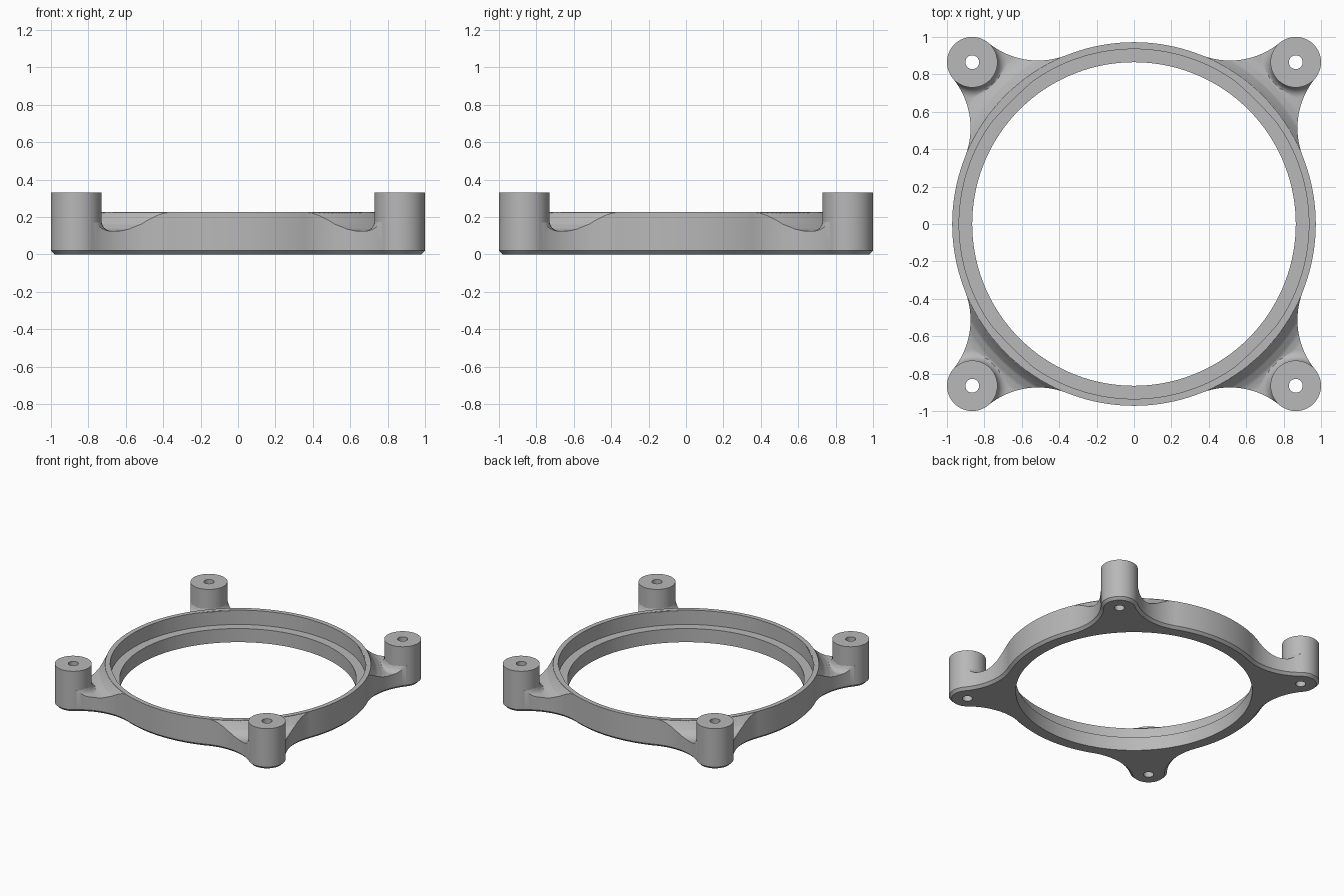
import bpy, bmesh, math
from mathutils import Vector

if "Cube" in bpy.data.objects:
    bpy.data.objects.remove(bpy.data.objects["Cube"])

RING_R, POST_R, FILLET_R = 0.972, 0.135, 0.42
RING_H, POST_H, CHAMFER = 0.226, 0.33, 0.02
REACH = 0.865 * math.sqrt(2)      # ring centre to post centre

grey = bpy.data.materials.new("plain_grey")
grey.use_nodes = True
colour = (0.48, 0.48, 0.48, 1)
grey.diffuse_color = colour
grey.node_tree.nodes["Principled BSDF"].inputs["Base Color"].default_value = colour


def finish(name, bm, angle=0.0):
    bmesh.ops.recalc_face_normals(bm, faces=bm.faces)
    mesh = bpy.data.meshes.new(name)
    bm.to_mesh(mesh)
    bm.free()
    mesh.materials.append(grey)
    obj = bpy.data.objects.new(name, mesh)
    bpy.context.collection.objects.link(obj)
    obj.rotation_euler.z = angle
    bpy.ops.object.select_all(action='DESELECT')
    obj.select_set(True)
    bpy.context.view_layer.objects.active = obj
    bpy.ops.object.shade_smooth_by_angle(angle=math.radians(30))
    return obj


def skin(bm, rows, wrap_rows):
    """Join rows of points, each row a closed loop."""
    verts = [[bm.verts.new(p) for p in row] for row in rows]
    n = len(verts[0])
    for i in range(len(verts) if wrap_rows else len(verts) - 1):
        a, b = verts[i], verts[(i + 1) % len(verts)]
        for j in range(n):
            k = (j + 1) % n
            bm.faces.new((a[j], a[k], b[k], b[j]))


def lathe(name, profile, segments, centre=0.0, angle=0.0):
    bm = bmesh.new()
    rows = []
    for i in range(segments):
        t = math.tau * i / segments
        rows.append([(centre + r * math.cos(t), r * math.sin(t), z) for r, z in profile])
    skin(bm, rows, True)
    return finish(name, bm, angle)


def web_height(p):
    """Low floor sweeping up to the ring on one side and the post on the other."""
    slope = [(0.972, 0.224), (0.989, 0.197), (1.015, 0.162), (1.055, 0.135), (1.09, 0.125)]
    r = p.length
    z = slope[0][1] if r <= slope[0][0] else slope[-1][1]
    for (r0, z0), (r1, z1) in zip(slope, slope[1:]):
        if r0 < r <= r1:
            z = z0 + (z1 - z0) * (r - r0) / (r1 - r0)
    curve = 0.055
    gap = min(max((p - Vector((REACH, 0))).length - POST_R, 0), curve)
    return max(z, 0.125 + curve - math.sqrt(curve ** 2 - (curve - gap) ** 2))


def web(name, angle, steps=48, across=40):
    # Concave side arcs tangent to both the ring and the post
    d_ring, d_post = RING_R + FILLET_R, POST_R + FILLET_R
    cx = (REACH ** 2 + d_ring ** 2 - d_post ** 2) / (2 * REACH)
    cy = math.sqrt(d_ring ** 2 - cx ** 2)
    start, end = math.atan2(-cy, -cx), math.atan2(-cy, REACH - cx)
    rows = []
    for i in range(steps + 1):
        t = i / steps
        a = start + (end - start) * t
        bow = 0.035 - 0.155 * t

        def span(inset):
            r = FILLET_R + inset
            x, y = cx + r * math.cos(a), cy + r * math.sin(a)
            return [Vector((x + bow * 4 * v * (1 - v), y * (1 - 2 * v)))
                    for v in (j / across for j in range(across + 1))]

        top, base = span(0), span(CHAMFER)
        row = [(*top[0], CHAMFER)]
        row += [(*p, web_height(p)) for p in top]
        row += [(*top[-1], CHAMFER)]
        row += [(*p, 0) for p in reversed(base)]
        rows.append(row)
    bm = bmesh.new()
    skin(bm, rows, False)
    return finish(name, bm, angle)


# Ring with an inner ledge and a chamfered foot
lathe("ring", [(RING_R - CHAMFER, 0), (RING_R, CHAMFER), (RING_R, RING_H), (0.935, RING_H),
               (0.935, 0.11), (0.865, 0.11), (0.865, 0)], 160)

# Four drilled corner posts, each joined to the ring by a web
for i, corner in enumerate(("back_left", "back_right", "front_right", "front_left")):
    turn = math.pi / 4 + i * math.pi / 2
    lathe(corner + "_post", [(POST_R - CHAMFER, 0), (POST_R, CHAMFER), (POST_R, POST_H),
                             (0.037, POST_H), (0.037, 0)], 64, REACH, turn)
    web(corner + "_web", turn)
